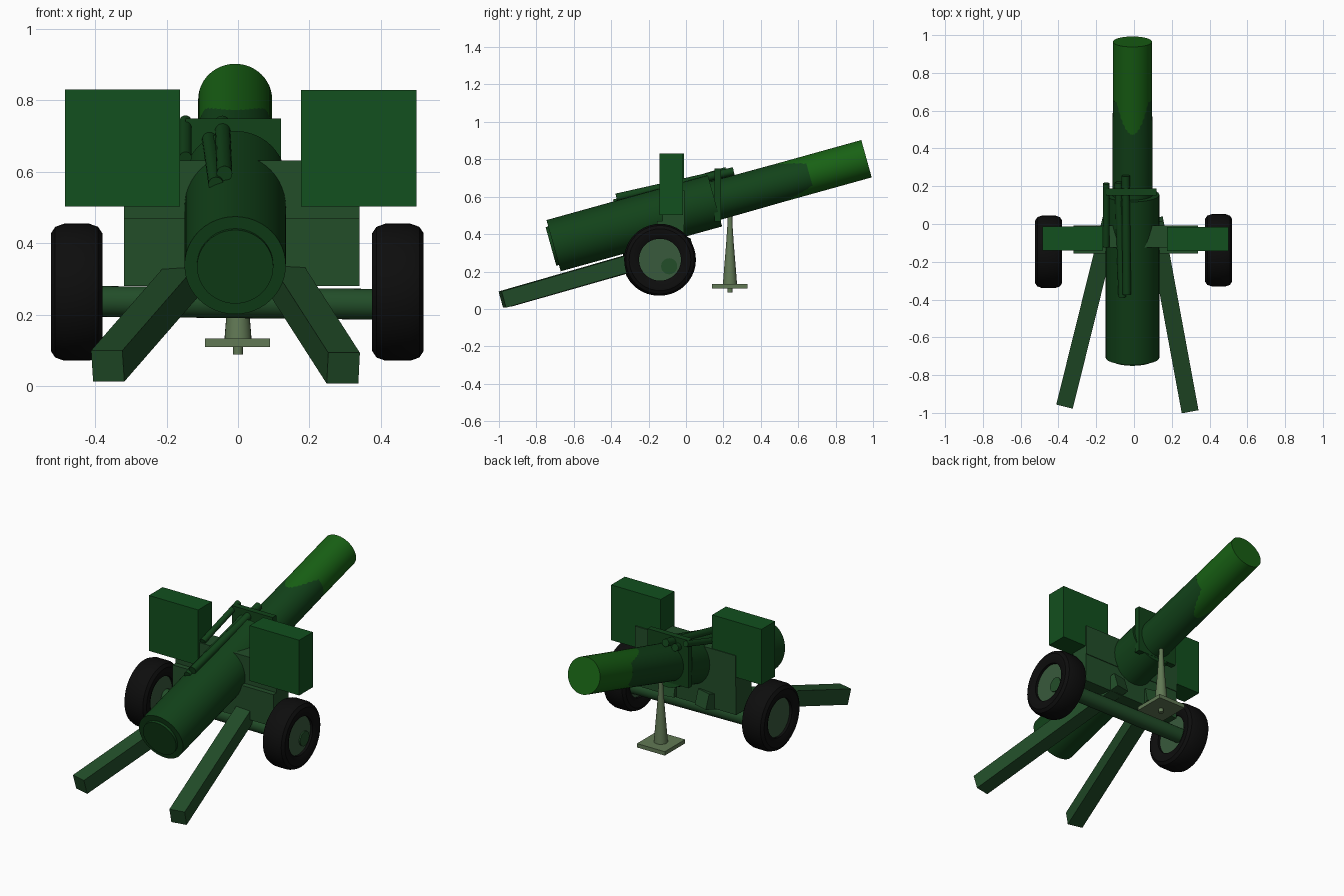
import bpy, bmesh, math
from mathutils import Vector, Matrix

if "Cube" in bpy.data.objects:
    bpy.data.objects.remove(bpy.data.objects["Cube"])


def material(name, rgb):
    m = bpy.data.materials.new(name)
    m.diffuse_color = (*rgb, 1)
    m.use_nodes = True
    m.node_tree.nodes["Principled BSDF"].inputs["Base Color"].default_value = m.diffuse_color
    return m


DARK = material("dark_green", (.006, .055, .010))
BRIGHT = material("bright_green", (.009, .12, .007))
SHIELD = material("shield_green", (.006, .08, .013))
BODY = material("carriage_green", (.016, .075, .022))
RIM = material("rim_green", (.04, .10, .045))
JACK = material("jack_green", (.12, .19, .09))
RUBBER = material("rubber", (.004, .004, .004))


def finish(name, bm, mat, smooth=False):
    bmesh.ops.recalc_face_normals(bm, faces=bm.faces)
    me = bpy.data.meshes.new(name)
    bm.to_mesh(me)
    bm.free()
    ob = bpy.data.objects.new(name, me)
    bpy.context.collection.objects.link(ob)
    me.materials.append(mat)
    if smooth:
        bpy.ops.object.select_all(action='DESELECT')
        ob.select_set(True)
        bpy.context.view_layer.objects.active = ob
        bpy.ops.object.shade_smooth_by_angle(angle=math.radians(35))
    return ob


def box(name, lo, hi, mat):
    lo, hi = Vector(lo), Vector(hi)
    bm = bmesh.new()
    bmesh.ops.create_cube(bm, size=1, matrix=Matrix.Translation((lo + hi) / 2)
                          @ Matrix.Diagonal((*(hi - lo), 1)))
    return finish(name, bm, mat)


def beam(name, a, b, size, mat):
    a, b = Vector(a), Vector(b)
    d = b - a
    rot = d.to_track_quat('Y', 'Z').to_matrix().to_4x4()
    bm = bmesh.new()
    bmesh.ops.create_cube(bm, size=1, matrix=Matrix.Translation((a + b) / 2) @ rot
                          @ Matrix.Diagonal((size, d.length, size, 1)))
    return finish(name, bm, mat)


def tube(name, a, b, r1, r2, mat, seg=48, wide=1.0):
    a, b = Vector(a), Vector(b)
    d = b - a
    rot = d.to_track_quat('Z', 'Y').to_matrix().to_4x4()
    bm = bmesh.new()
    bmesh.ops.create_cone(bm, cap_ends=True, segments=seg, radius1=r1, radius2=r2,
                          depth=d.length, matrix=Matrix.Translation((a + b) / 2) @ rot
                          @ Matrix.Diagonal((wide, 1, 1, 1)))
    return finish(name, bm, mat, True)


def lathe(name, profile, centre, axis, mat, seg=40):
    # profile is (radius, offset along axis)
    axis = Vector(axis)
    side = axis.orthogonal().normalized()
    bm = bmesh.new()
    vs = [bm.verts.new(Vector(centre) + side * r + axis * h) for r, h in profile]
    es = [bm.edges.new((vs[i], vs[i - 1])) for i in range(len(vs))]
    bmesh.ops.spin(bm, geom=vs + es, cent=centre, axis=axis,
                   angle=math.tau, steps=seg, use_merge=True)
    bmesh.ops.remove_doubles(bm, verts=bm.verts, dist=1e-5)
    return finish(name, bm, mat, True)


def on_axis(y):
    # point on the inclined barrel line
    return (-.008, y, .338 + (y + .708) * .278)


# Barrel
tube("breech", on_axis(-.708), on_axis(.155), .142, .142, DARK)
tube("breech_cap", on_axis(-.722), on_axis(-.65), .107, .107, DARK)
tube("barrel_rear", on_axis(.1), on_axis(.66), .106, .1025, DARK, wide=1.015)
tube("barrel_muzzle", on_axis(.3), on_axis(.965), .1035, .1035, BRIGHT)

# Recoil rods and collar plate
tube("recoil_rod_low", (-.062, -.385, .565), (-.082, .22, .705), .021, .021, DARK, 20)
tube("recoil_rod_high", (-.038, -.372, .595), (-.044, .255, .736), .022, .022, DARK, 20)
tube("recoil_rod_side", (-.147, -.12, .64), (-.147, .215, .742), .017, .017, DARK, 20)
box("collar_plate", (-.147, .152, .468), (.12, .187, .75), DARK)

# Carriage
box("carriage_base", (-.32, -.155, .28), (.34, -.012, .47), BODY)
box("carriage_upright", (-.32, -.125, .45), (.34, -.008, .632), BODY)
tube("axle", (-.47, -.095, .238), (.50, -.09, .228), .043, .043, BODY, 32)

# Shields
box("shield_left", (-.485, -.14, .503), (-.163, -.012, .831), SHIELD)
box("shield_right", (.176, -.142, .503), (.5, -.015, .83), SHIELD)

# Trails
beam("trail_left", (-.365, -.955, .056), (-.122, .025, .335), .09, BODY)
beam("trail_right", (.295, -.982, .050), (.11, .02, .338), .09, BODY)

# Wheels
tyre = [(.112, -.060), (.135, -.071), (.165, -.072), (.183, -.060), (.192, -.035),
        (.192, .035), (.183, .060), (.165, .072), (.135, .071), (.112, .060)]
for side, x, y in (("left", -.452, -.147), ("right", .448, -.139)):
    lathe("tyre_" + side, tyre, (x, y, .263), (1, 0, 0), RUBBER)
    tube("wheel_disc_" + side, (x - .045, y, .263), (x + .045, y, .263), .116, .116, RIM, 40)

# Front jack
jack = [(0, .13), (.038, .13), (.031, .22), (.021, .34), (.013, .46), (.012, .52), (0, .52)]
lathe("jack_stem", jack, (0, .235, 0), (0, 0, 1), JACK, 24)
box("jack_foot", (-.092, .14, .11), (.09, .33, .133), JACK)
tube("jack_pin", (0, .235, .088), (0, .235, .12), .014, .014, JACK, 16)
